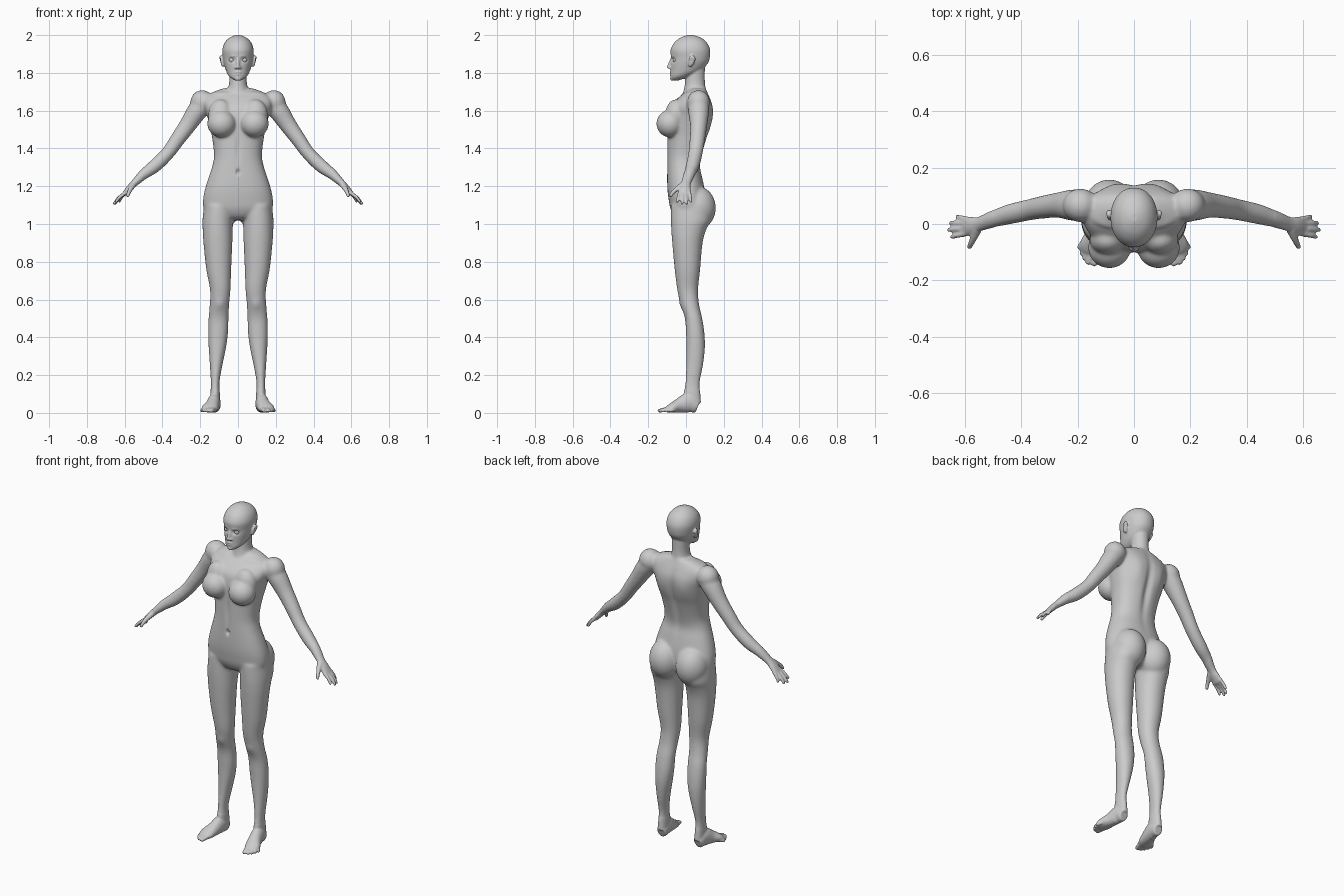
import bpy, bmesh, math
from mathutils import Vector, Matrix

bm = bmesh.new()


def smooth_rows(rows, n=5):
    """Catmull-Rom interpolation of tuples."""
    out = []
    for i in range(len(rows) - 1):
        p0, p1 = rows[max(i - 1, 0)], rows[i]
        p2, p3 = rows[i + 1], rows[min(i + 2, len(rows) - 1)]
        for k in range(n):
            t = k / n
            out.append([0.5 * (2 * b + (c - a) * t + (2 * a - 5 * b + 4 * c - d) * t * t
                               + (3 * b - a - 3 * c + d) * t ** 3)
                        for a, b, c, d in zip(p0, p1, p2, p3)])
    out.append(list(rows[-1]))
    return out


def skin(rings):
    loops = [[bm.verts.new(p) for p in r] for r in rings]
    n = len(loops[0])
    for a, b in zip(loops, loops[1:]):
        for i in range(n):
            bm.faces.new((a[i], a[(i + 1) % n], b[(i + 1) % n], b[i]))
    bm.faces.new(loops[0][::-1])
    bm.faces.new(loops[-1])


def stack(rows, side=1, power=2.0, n=40):
    """Horizontal rings from (z, x_min, x_max, y_front, y_back)."""
    def bend(v):
        return math.copysign(abs(v) ** (2 / power), v)
    rings = []
    for z, x0, x1, y0, y1 in smooth_rows(rows):
        rings.append([(side * ((x0 + x1) / 2 + (x1 - x0) / 2 * bend(math.cos(2 * math.pi * i / n))),
                       (y0 + y1) / 2 + (y1 - y0) / 2 * bend(math.sin(2 * math.pi * i / n)), z)
                      for i in range(n)])
    skin(rings)


def centred(rows, power):
    stack([(z, -w, w, f, b) for z, w, f, b in rows], 1, power)


def tube(points, side=1, ref=(0, 1, 0), n=20):
    """Swept tube from (x, y, z, radius along ref, radius across)."""
    rows = smooth_rows(points)
    tip = (Vector(rows[-1][:3]) - Vector(rows[-2][:3])).normalized() * rows[-1][4] * 0.6
    rows.append([a + b for a, b in zip(rows[-1][:3], tip)] + [rows[-1][3] * 0.6, rows[-1][4] * 0.6])
    pts = [Vector((side * r[0], r[1], r[2])) for r in rows]
    rings = []
    for i, p in enumerate(pts):
        d = (pts[min(i + 1, len(pts) - 1)] - pts[max(i - 1, 0)]).normalized()
        a = Vector(ref)
        a = (a - d * a.dot(d)).normalized()
        b = d.cross(a)
        ra, rb = rows[i][3:]
        rings.append([p + a * ra * math.cos(2 * math.pi * k / n) + b * rb * math.sin(2 * math.pi * k / n)
                      for k in range(n)])
    skin(rings)


def ball(target, loc, scale, side=1):
    bmesh.ops.create_uvsphere(target, u_segments=32, v_segments=20, radius=1,
                              matrix=Matrix.LocRotScale(Vector((side * loc[0], loc[1], loc[2])), None, Vector(scale)))


# torso
centred([(1.02, .07, -.03, .07), (1.04, .13, -.06, .09), (1.08, .180, -.082, .10), (1.13, .185, -.092, .105),
         (1.18, .176, -.098, .10), (1.24, .158, -.10, .088), (1.30, .138, -.10, .076), (1.36, .127, -.10, .085),
         (1.45, .136, -.10, .11), (1.51, .148, -.10, .13), (1.57, .163, -.098, .142), (1.62, .18, -.085, .142),
         (1.665, .18, -.045, .128), (1.695, .14, -.01, .115), (1.718, .08, .015, .105)], 2.3)
# neck
centred([(1.64, .085, -.03, .12), (1.68, .07, -.02, .115), (1.72, .053, -.01, .105), (1.76, .046, -.004, .10),
         (1.83, .048, 0, .10)], 2)
# head
centred([(1.760, .016, -.072, -.04), (1.770, .034, -.080, -.01), (1.785, .050, -.082, .03), (1.81, .063, -.081, .08),
         (1.85, .075, -.081, .115), (1.88, .080, -.079, .126), (1.92, .083, -.082, .128), (1.955, .073, -.066, .114),
         (1.98, .053, -.04, .09), (1.994, .03, -.012, .06), (2.001, .008, .012, .035)], 2.1)
# nose and lips
tube([(0, -.074, 1.882, .006, .007), (0, -.086, 1.85, .008, .008), (0, -.093, 1.829, .009, .010)])
ball(bm, (0, -.079, 1.803), (.019, .009, .006))
ball(bm, (0, -.078, 1.793), (.016, .009, .006))
ball(bm, (0, -.073, 1.770), (.018, .012, .013))

for s in (1, -1):
    # nostril and ear
    ball(bm, (.011, -.084, 1.827), (.008, .010, .007), s)
    tube([(.080, .020, 1.835, .009, .007), (.086, .028, 1.855, .016, .007),
          (.092, .034, 1.878, .018, .007), (.091, .034, 1.888, .012, .006)], s)
    # breast
    ball(bm, (.087, -.084, 1.531), (.076, .073, .073), s)
    ball(bm, (.092, -.055, 1.575), (.066, .055, .085), s)
    # buttock
    ball(bm, (.087, .060, 1.085), (.092, .098, .115), s)
    # leg
    stack([(1.10, .025, .180, -.08, .13), (1.02, .026, .188, -.08, .130), (.97, .028, .187, -.078, .107),
           (.90, .030, .183, -.073, .088), (.76, .036, .168, -.06, .075), (.65, .040, .148, -.046, .064),
           (.57, .047, .150, -.027, .070), (.50, .050, .156, -.006, .086), (.42, .053, .158, 0, .098),
           (.34, .064, .155, .002, .100), (.25, .083, .149, .001, .090), (.16, .098, .144, -.004, .073),
           (.10, .096, .146, -.012, .076), (.05, .095, .147, -.01, .080)], s, 2.1)
    # foot and toes
    tube([(.121, .062, .034, .026, .034), (.122, .045, .040, .030, .040), (.126, .01, .052, .034, .052),
          (.135, -.035, .039, .037, .039), (.149, -.075, .026, .043, .026), (.156, -.098, .018, .036, .018)],
          s, (1, 0, 0))
    for (bx, by), (tx, ty), r in (((.128, -.09), (.143, -.143), .014), ((.148, -.095), (.163, -.138), .010),
                                  ((.163, -.09), (.176, -.123), .0095), ((.173, -.08), (.186, -.105), .009),
                                  ((.180, -.062), (.193, -.083), .009)):
        tube([(bx, by, .02, r, .015), ((bx + tx) / 2, (by + ty) / 2, .016, r, .012), (tx, ty, .011, r, .010)],
             s, (1, 0, 0))
    # arm and palm
    ball(bm, (.190, .066, 1.645), (.062, .060, .064), s)
    tube([(.17, .066, 1.655, .055, .055), (.215, .067, 1.60, .056, .054), (.265, .067, 1.525, .046, .046),
          (.32, .060, 1.448, .041, .040), (.372, .050, 1.375, .038, .036), (.44, .035, 1.308, .036, .036),
          (.50, .017, 1.262, .030, .028), (.548, 0, 1.217, .026, .019), (.575, -.006, 1.189, .032, .017),
          (.60, -.009, 1.160, .036, .013)], s)
    # fingers and thumb
    for by, tip, bulge in ((-.034, (.646, -.046, 1.118), 0), (-.016, (.657, -.021, 1.107), .004),
                           (.002, (.650, .004, 1.107), .004), (.018, (.628, .026, 1.118), 0)):
        base = Vector((.592, by, 1.168))
        mid = base.lerp(Vector(tip), .55) + Vector((.003 + bulge / 2, 0, .003))
        tube([(*base, .0095, .011), (*mid, .009, .009), (*tip, .0075, .0075)], s)
    tube([(.556, -.018, 1.207, .018, .016), (.568, -.048, 1.186, .013, .013), (.578, -.070, 1.166, .0105, .0105),
          (.584, -.083, 1.148, .0085, .0085)], s, (1, 0, 0))

bmesh.ops.recalc_face_normals(bm, faces=bm.faces)
mesh = bpy.data.meshes.new("body")
bm.to_mesh(mesh)
bm.free()
body = bpy.data.objects.new("body", mesh)
bpy.context.collection.objects.link(body)

# fuse all parts into one skin
remesh = body.modifiers.new("fuse", 'REMESH')
remesh.mode = 'VOXEL'
remesh.voxel_size = 0.005
bpy.context.view_layer.objects.active = body
body.select_set(True)
bpy.ops.object.modifier_apply(modifier="fuse")

# blend the joins, lightly on face, hands and feet
bm = bmesh.new()
bm.from_mesh(body.data)
large = [v for v in bm.verts if abs(v.co.x) < .5 and .12 < v.co.z < 1.74]
for group, count in ((large, 14), (bm.verts[:], 2)):
    for _ in range(count):
        bmesh.ops.smooth_vert(bm, verts=group, factor=0.5, use_axis_x=True, use_axis_y=True, use_axis_z=True)

# sculpted hollows and ridges: centre, radii, offset (mirrored in x)
dabs = [((0, .12, 1.47), (.022, .07, .16), (0, -.014, 0)),       # spine
        ((0, -.10, 1.40), (.014, .04, .08), (0, .006, 0)),       # midline
        ((0, -.10, 1.275), (.009, .03, .014), (0, .013, 0)),     # navel
        ((.033, -.078, 1.868), (.018, .03, .011), (0, .011, 0)),  # eye socket
        ((.03, -.08, 1.889), (.022, .02, .006), (0, -.003, 0)),  # brow
        ((0, -.09, 1.798), (.017, .02, .0035), (0, .004, 0)),    # mouth
        ((.10, .01, 1.69), (.06, .03, .010), (0, -.006, .002)),  # collarbone
        ((.095, -.028, .575), (.025, .02, .03), (0, -.005, 0)),  # kneecap
        ((.075, .13, 1.56), (.035, .05, .07), (0, .006, 0)),     # shoulder blade
        ((.098, .028, 1.868), (.012, .008, .013), (-.004, 0, 0))]  # ear hollow
for v in bm.verts:
    sx = 1 if v.co.x >= 0 else -1
    x, y, z = abs(v.co.x), v.co.y, v.co.z
    for c, r, o in dabs:
        d = ((x - c[0]) / r[0]) ** 2 + ((y - c[1]) / r[1]) ** 2 + ((z - c[2]) / r[2]) ** 2
        if d < 6:
            f = math.exp(-d)
            v.co += Vector((sx * o[0], o[1], o[2])) * f
    v.co.z = min(max(v.co.z, 0), 2)
bm.to_mesh(body.data)
bm.free()

# eyes
bm = bmesh.new()
for s in (1, -1):
    ball(bm, (.033, -.055, 1.868), (.0145, .0145, .0145), s)
mesh = bpy.data.meshes.new("eyes")
bm.to_mesh(mesh)
bm.free()
eyes = bpy.data.objects.new("eyes", mesh)
bpy.context.collection.objects.link(eyes)

for ob in (body, eyes):
    for p in ob.data.polygons:
        p.use_smooth = True
